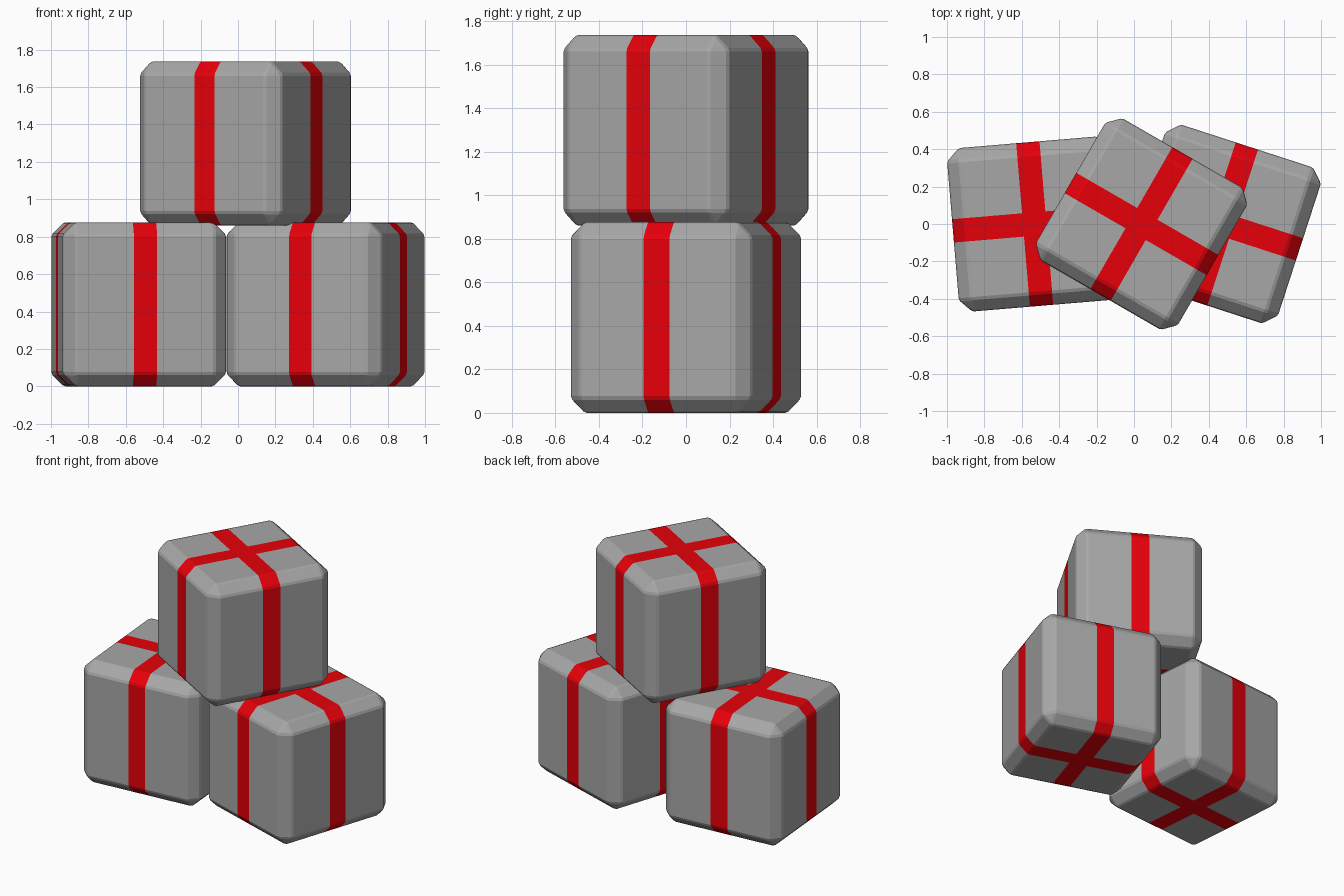
import bpy, bmesh
from math import radians

if "Cube" in bpy.data.objects:
    bpy.data.objects.remove(bpy.data.objects["Cube"])

SIDE = 0.877      # box edge length
HALF_RIBBON = 0.0625


def material(name, colour):
    m = bpy.data.materials.new(name)
    m.diffuse_color = (*colour, 1)
    m.use_nodes = True
    m.node_tree.nodes["Principled BSDF"].inputs["Base Color"].default_value = m.diffuse_color
    return m


red = material("ribbon_red", (0.8, 0.0, 0.003))
grey = material("paper_grey", (0.39, 0.39, 0.39))


def box_mesh():
    """Chamfered cube with softened chamfer edges, cut along the ribbon borders."""
    bm = bmesh.new()
    bmesh.ops.create_cube(bm, size=SIDE)
    for width in (0.067, 0.01):
        bmesh.ops.bevel(bm, geom=bm.edges[:], offset=width, offset_type='OFFSET',
                        segments=1, profile=0.5, affect='EDGES')
    for axis in ((1, 0, 0), (0, 1, 0)):
        for s in (-1, 1):
            bmesh.ops.bisect_plane(bm, geom=bm.verts[:] + bm.edges[:] + bm.faces[:],
                                   plane_co=[a * s * HALF_RIBBON for a in axis],
                                   plane_no=axis)
    return bm


def in_ribbon(face):
    c = face.calc_center_median()
    return min(abs(c.x), abs(c.y)) < HALF_RIBBON


def add_part(name, keep_ribbon, loc, angle):
    bm = box_mesh()
    drop = [f for f in bm.faces if in_ribbon(f) != keep_ribbon]
    bmesh.ops.delete(bm, geom=drop, context='FACES')
    mesh = bpy.data.meshes.new(name)
    bm.to_mesh(mesh)
    bm.free()
    mesh.materials.append(red if keep_ribbon else grey)
    ob = bpy.data.objects.new(name, mesh)
    ob.location = loc
    ob.rotation_euler.z = radians(angle)
    bpy.context.collection.objects.link(ob)


# Two boxes on the floor, one stacked across them (sunk in very slightly)
for label, x, y, z, angle in (("left", -0.531, 0, SIDE / 2, 4.8),
                              ("right", 0.468, 0, SIDE / 2, -18),
                              ("top", 0.04, 0, 1.299, -30)):
    add_part(label + "_gift_box", False, (x, y, z), angle)
    add_part(label + "_ribbon", True, (x, y, z), angle)
